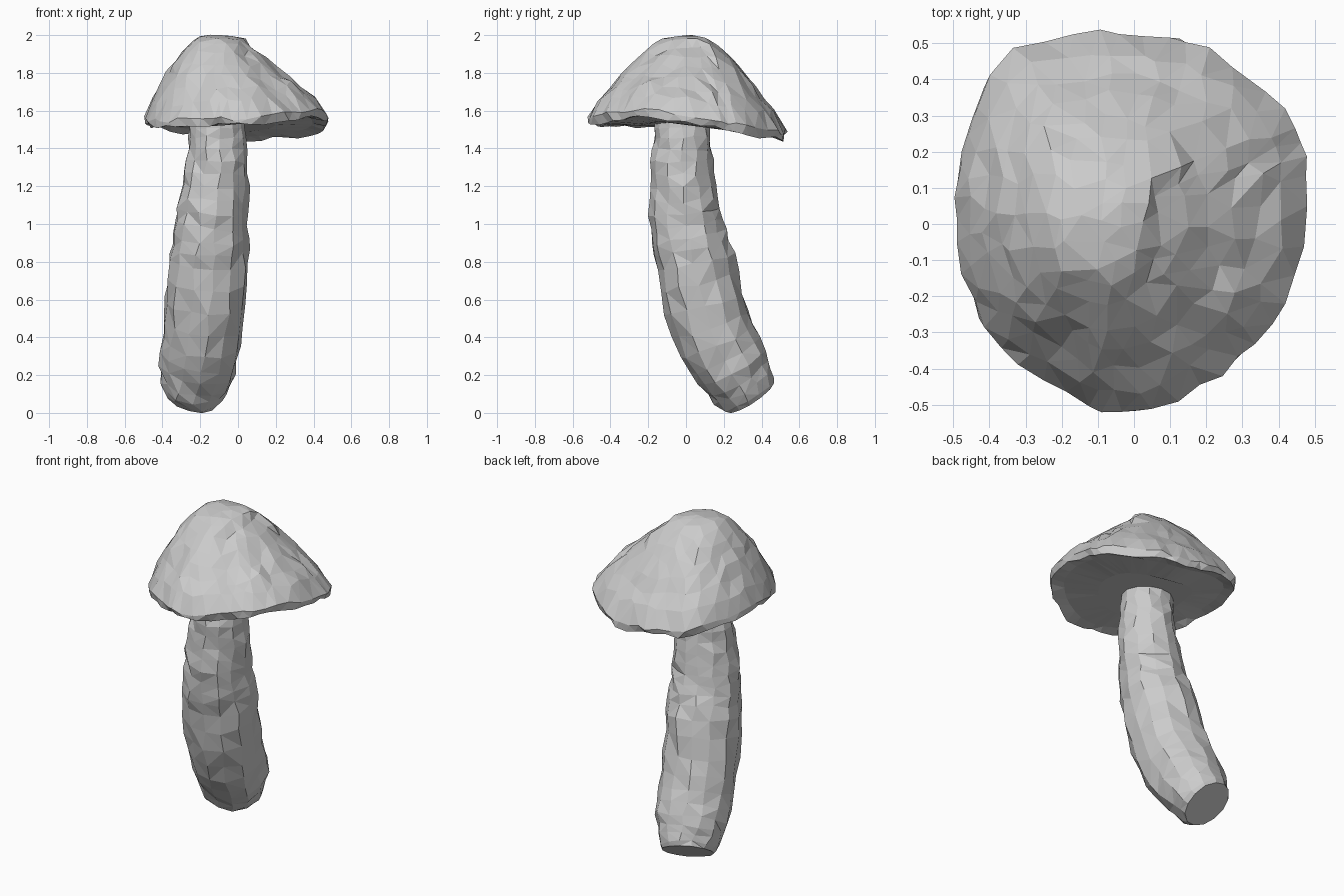
import bpy, bmesh, math, random
from mathutils import Vector, noise, geometry

if "Cube" in bpy.data.objects:
    bpy.data.objects.remove(bpy.data.objects["Cube"])

random.seed(4)


def catmull(p, t, closed=False):
    """Smooth point at parameter t (in control point steps) along tuple list p."""
    n = len(p)
    i = min(int(t), n - 1 if closed else n - 2)
    f = t - i
    ids = [i - 1, i, i + 1, i + 2]
    ids = [k % n if closed else max(0, min(n - 1, k)) for k in ids]
    a, b, c, d = (p[k] for k in ids)
    return [0.5 * (2 * y + (z - x) * f + (2 * x - 5 * y + 4 * z - w) * f * f
                   + (3 * y - x - 3 * z + w) * f ** 3) for x, y, z, w in zip(a, b, c, d)]


def jitter(v, amount):
    r = Vector([random.uniform(-1, 1) for _ in range(3)])
    return v + r * amount + noise.noise_vector(v * 7) * amount * 0.8


def finish(name, bm):
    bmesh.ops.recalc_face_normals(bm, faces=bm.faces)
    me = bpy.data.meshes.new(name)
    bm.to_mesh(me)
    bm.free()
    bpy.context.collection.objects.link(bpy.data.objects.new(name, me))


def bridge(bm, a, b):
    n = len(a)
    for i in range(n):
        j = (i + 1) % n
        bm.faces.new((a[i], a[j], b[j], b[i]))


# Stem: curved, swollen towards the slanted cut base (x, y, z, radius)
path = [(-.25, .34, .088, .145), (-.235, .30, .147, .174), (-.214, .238, .246, .197),
        (-.182, .13, .47, .21), (-.152, .045, .8, .208), (-.137, 0, 1.0, .19),
        (-.12, -.018, 1.2, .17), (-.112, -.02, 1.4, .152), (-.113, -.02, 1.54, .143)]
bm = bmesh.new()
rings = []
for t in [0, .5, 1, 1.5, 2] + [2 + i / 3 for i in range(1, 19)]:
    x, y, z, r = catmull(path, t)
    tan = (Vector(catmull(path, min(8, t + .3))[:3])
           - Vector(catmull(path, max(0, t - .3))[:3])).normalized()
    if t < .6:
        tan = Vector((.27, -.53, .8)).normalized()
    side = Vector((0, 1, 0)).cross(tan).normalized()
    front = tan.cross(side).normalized()
    ring = []
    for i in range(13):
        a = math.tau * i / 13
        p = Vector((x, y, z)) + (side * math.cos(a) + front * math.sin(a)) * r * 1.02
        ring.append(bm.verts.new(jitter(p, .01 if 0 < t < 7.5 else .002)))
    rings.append(ring)
for a, b in zip(rings, rings[1:]):
    bridge(bm, a, b)
bm.faces.new(rings[0])
bm.faces.new(rings[-1])
bmesh.ops.triangulate(bm, faces=[f for f in bm.faces if len(f.verts) == 4])
finish("stem", bm)

# Cap: irregular wavy rim outline (x, y, lower edge z), counter-clockwise
rim = [(.48, .13, 1.525), (.46, .24, 1.50), (.405, .345, 1.48), (.23, .465, 1.455),
       (.10, .515, 1.445), (-.03, .525, 1.455), (-.19, .52, 1.48), (-.37, .46, 1.50),
       (-.46, .28, 1.52), (-.49, .10, 1.525), (-.485, -.06, 1.52), (-.43, -.24, 1.515),
       (-.35, -.37, 1.515), (-.2, -.455, 1.515), (-.09, -.51, 1.52), (.04, -.515, 1.53),
       (.2, -.445, 1.545), (.315, -.355, 1.56), (.405, -.25, 1.565), (.468, -.07, 1.555)]
SEG = 44
apex = Vector((-.09, .01, 2.0))
# Dome profile from top to rim (height fraction, at equal steps outwards)
dome = [(1,), (.992,), (.965,), (.905,), (.815,), (.70,), (.575,), (.45,), (.325,), (.19,), (0,)]


def cap_point(u, s, lift=.035):
    """Dome surface point: u turns around the rim, s fraction outwards."""
    x, y, z = catmull(rim, (u % 1) * len(rim), True)
    h = catmull(dome, s * 10)[0]
    d = Vector((x - apex.x, y - apex.y, 0))
    p = apex + d * s
    p.z = z + lift + (apex.z - z - lift) * h
    a = math.atan2(d.y, d.x)
    swell = .031 * max(0, math.cos(a - math.radians(200))) * math.sin(math.pi * s)
    p += (d.normalized() + Vector((0, 0, .7))) * swell
    # slumped area with a ledge on the front right of the dome
    if math.radians(-55) < a < math.radians(34) and .25 < s < .95:
        p -= (d.normalized() + Vector((0, 0, .8))) * .02 * min(1, (1 - s) * 2.2)
    return p


# Staggered rings of samples, triangulated in the flat disc
samples = [(0, 0)]
for k in range(1, 10):
    n = round(SEG * k / 9)
    off = random.random() if k < 9 else 0
    for i in range(n):
        rough = 0 if k == 9 else 1
        samples.append(((i + off + rough * random.uniform(-.25, .25)) / n,
                        k / 9 + rough * random.uniform(-.025, .025)))
flat = [Vector((math.cos(math.tau * u) * s, math.sin(math.tau * u) * s)) for u, s in samples]
tris = geometry.delaunay_2d_cdt(flat, [], [], 0, 1e-6)[2]

bm = bmesh.new()
vs = [bm.verts.new(jitter(cap_point(u, s), .003 + .009 * s) if s else apex)
      for u, s in samples]
for t in tris:
    bm.faces.new([vs[i] for i in t])
# Ragged lip, then the flat underside
rings = [vs[-SEG:]]
for s, dz, rough in ((.98, -.003, .012), (.85, .012, .002), (.5, .01, .002)):
    ring = []
    for i in range(SEG):
        x, y, z = catmull(rim, (i + (.5 if s > .9 else 0)) / SEG * len(rim), True)
        p = Vector((apex.x + (x - apex.x) * s, apex.y + (y - apex.y) * s,
                    1.505 + (z - 1.505) * s + dz))
        ring.append(bm.verts.new(jitter(p, rough)))
    rings.append(ring)
for a, b in zip(rings, rings[1:]):
    bridge(bm, a, b)
bm.faces.new(rings[-1])
bmesh.ops.triangulate(bm, faces=[f for f in bm.faces if len(f.verts) == 4])
finish("cap", bm)
